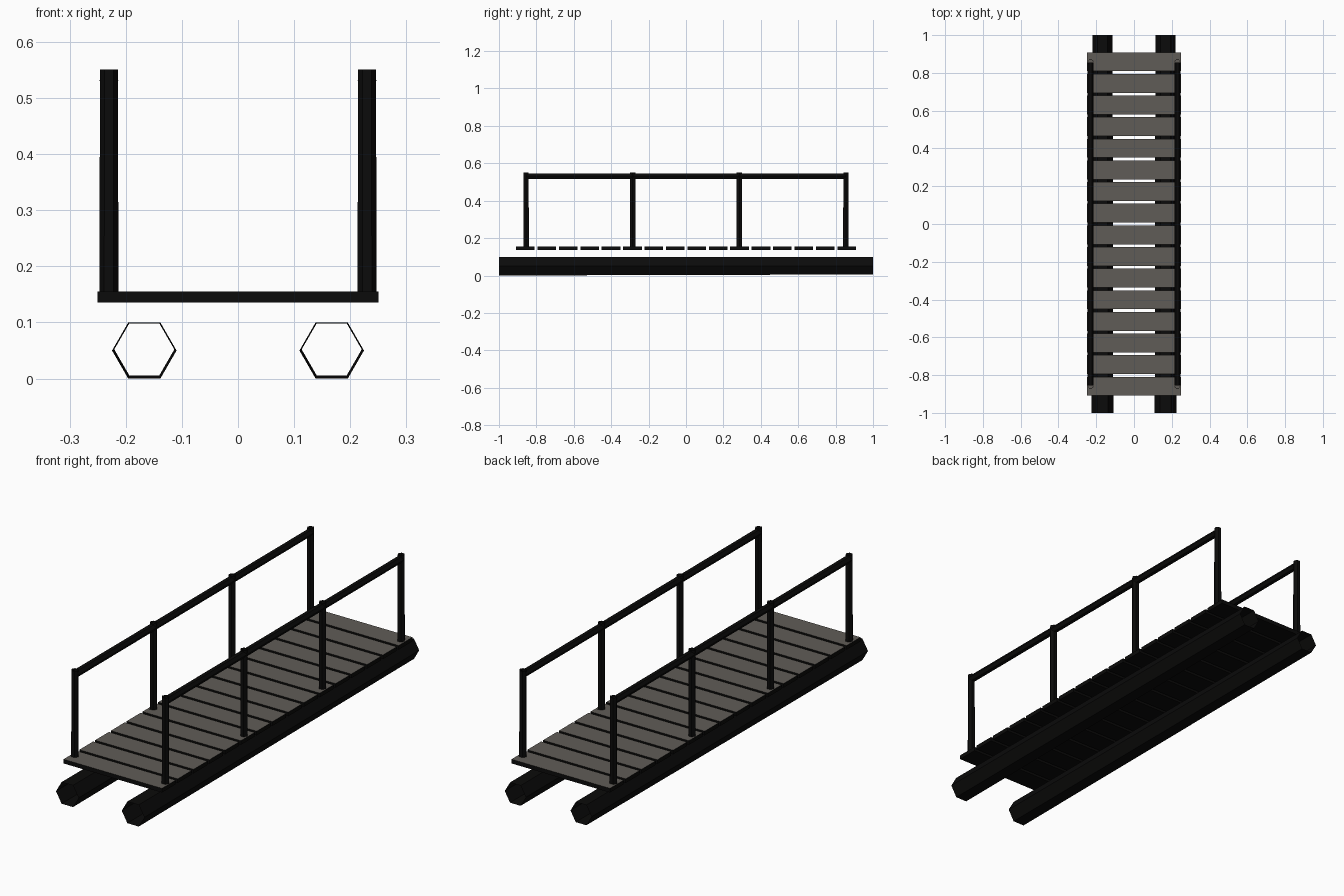
import bpy, bmesh, math
from mathutils import Vector

if "Cube" in bpy.data.objects:
    bpy.data.objects.remove(bpy.data.objects["Cube"])


def material(name, rgb):
    m = bpy.data.materials.new(name)
    m.diffuse_color = (*rgb, 1)
    m.use_nodes = True
    m.node_tree.nodes["Principled BSDF"].inputs["Base Color"].default_value = m.diffuse_color
    return m


black = material("charred black", (0.0033, 0.0032, 0.0031))
grey = material("weathered grey", (0.118, 0.108, 0.096))


def finish(bm, name, mats):
    bm.normal_update()
    me = bpy.data.meshes.new(name)
    bm.to_mesh(me)
    bm.free()
    for m in mats:
        me.materials.append(m)
    ob = bpy.data.objects.new(name, me)
    bpy.context.collection.objects.link(ob)
    return ob


def hex_tube(name, start, end, r0, r1):
    """Open-ended six-sided tube; two corners point along x."""
    bm = bmesh.new()
    start, end = Vector(start), Vector(end)
    side = Vector((1, 0, 0))
    up = (end - start).normalized().cross(side)
    rings = []
    for c, r in ((start, r0), (end, r1)):
        rings.append([bm.verts.new(c + r * (side * math.cos(a) + up * math.sin(a)))
                      for a in (i * math.pi / 3 for i in range(6))])
    for i in range(6):
        j = (i + 1) % 6
        bm.faces.new((rings[0][i], rings[0][j], rings[1][j], rings[1][i]))
    return finish(bm, name, [black])


# Deck planks: grey top face, black elsewhere
PITCH, WIDTH = 0.1145, 0.1
for i in range(16):
    y = (i - 7.5) * PITCH
    bm = bmesh.new()
    bmesh.ops.create_cube(bm, size=1)
    for v in bm.verts:
        v.co = (v.co.x * 0.5, v.co.y * WIDTH + y, v.co.z * 0.019 + 0.1455)
    bm.normal_update()
    for f in bm.faces:
        f.material_index = 1 if f.normal.z > 0.5 else 0
    finish(bm, f"deck_plank_{i + 1}", [black, grey])

for label, s in (("left", -1), ("right", 1)):
    # Support log, slightly tapered
    hex_tube(f"{label}_log", (s * 0.167, -1, 0.05), (s * 0.167, 1, 0.052), 0.0575, 0.0535)
    # Railing posts
    for k in range(4):
        y = -0.855 + k * 0.57
        hex_tube(f"{label}_post_{k + 1}", (s * 0.23, y, 0.146), (s * 0.23, y, 0.551), 0.017, 0.016)
    # Handrail
    hex_tube(f"{label}_handrail", (s * 0.23, -0.855, 0.531), (s * 0.23, 0.855, 0.531), 0.0168, 0.016)
